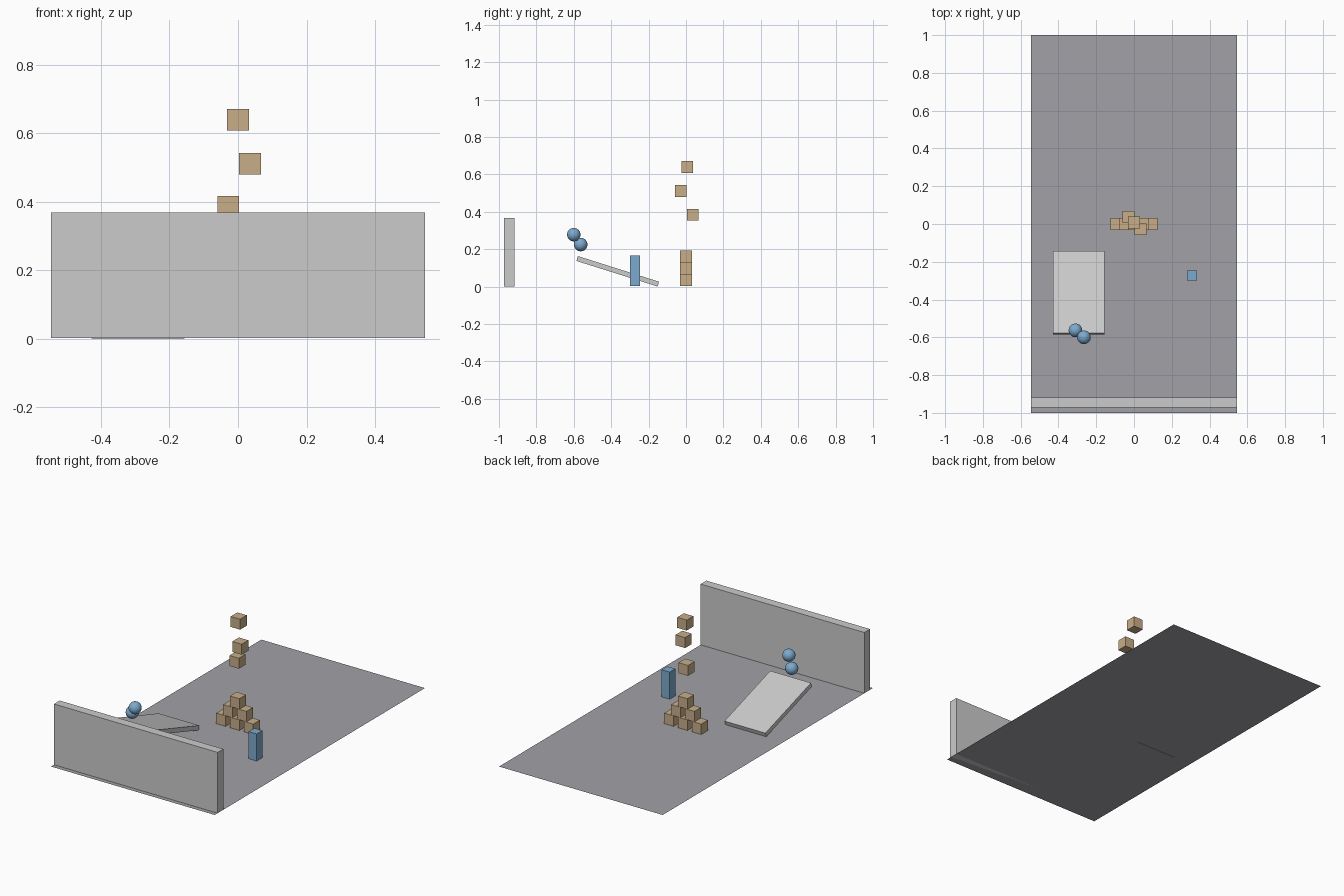
import bpy, math

if "Cube" in bpy.data.objects:
    bpy.data.objects.remove(bpy.data.objects["Cube"])


def material(name, rgb):
    m = bpy.data.materials.new(name)
    m.diffuse_color = (*rgb, 1)
    m.use_nodes = True
    m.node_tree.nodes["Principled BSDF"].inputs["Base Color"].default_value = m.diffuse_color
    return m


wood = material("tan", (0.58, 0.42, 0.25))
blue = material("blue", (0.20, 0.40, 0.62))
slate = material("slate", (0.36, 0.36, 0.39))


def finish(name, mat):
    ob = bpy.context.object
    ob.name = name
    if mat:
        ob.data.materials.append(mat)
    return ob


def box(name, loc, size, mat=None, tilt=0):
    bpy.ops.mesh.primitive_cube_add(size=1, location=loc, rotation=(tilt, 0, 0))
    ob = finish(name, mat)
    ob.scale = size
    return ob


FLOOR = 0.002
CUBE = 0.063

# flat floor sheet
bpy.ops.mesh.primitive_plane_add(size=1, location=(0, 0, FLOOR))
finish("floor", slate).scale = (1.09, 2, 1)

# front wall and sloping ramp
box("wall", (0, -0.945, 0.185), (1.09, 0.054, 0.366))
box("ramp", (-0.292, -0.365, 0.082), (0.272, 0.455, 0.027), tilt=math.radians(-17.5))

# upright post
box("post", (0.307, -0.272, FLOOR + 0.082), (0.054, 0.054, 0.163), blue)

# stacked cube pyramid: rows of three, two and one
for row in range(3):
    count = 3 - row
    for i in range(count):
        x = (i - (count - 1) / 2) * 0.092
        z = FLOOR + 0.033 + row * 0.064
        box(f"stack_cube_{row}_{i}", (x, 0, z), (CUBE,) * 3, wood)

# cubes falling above the pyramid
for i, p in enumerate([(-0.029, 0.036, 0.385), (0.035, -0.028, 0.511), (0, 0.007, 0.639)]):
    box(f"falling_cube_{i}", p, (CUBE,) * 3, wood)

# balls above the ramp
for i, p in enumerate([(-0.31, -0.563, 0.225), (-0.265, -0.6, 0.278)]):
    bpy.ops.mesh.primitive_uv_sphere_add(segments=32, ring_count=16, radius=0.036, location=p)
    finish(f"ball_{i}", blue)
    bpy.ops.object.shade_smooth()
